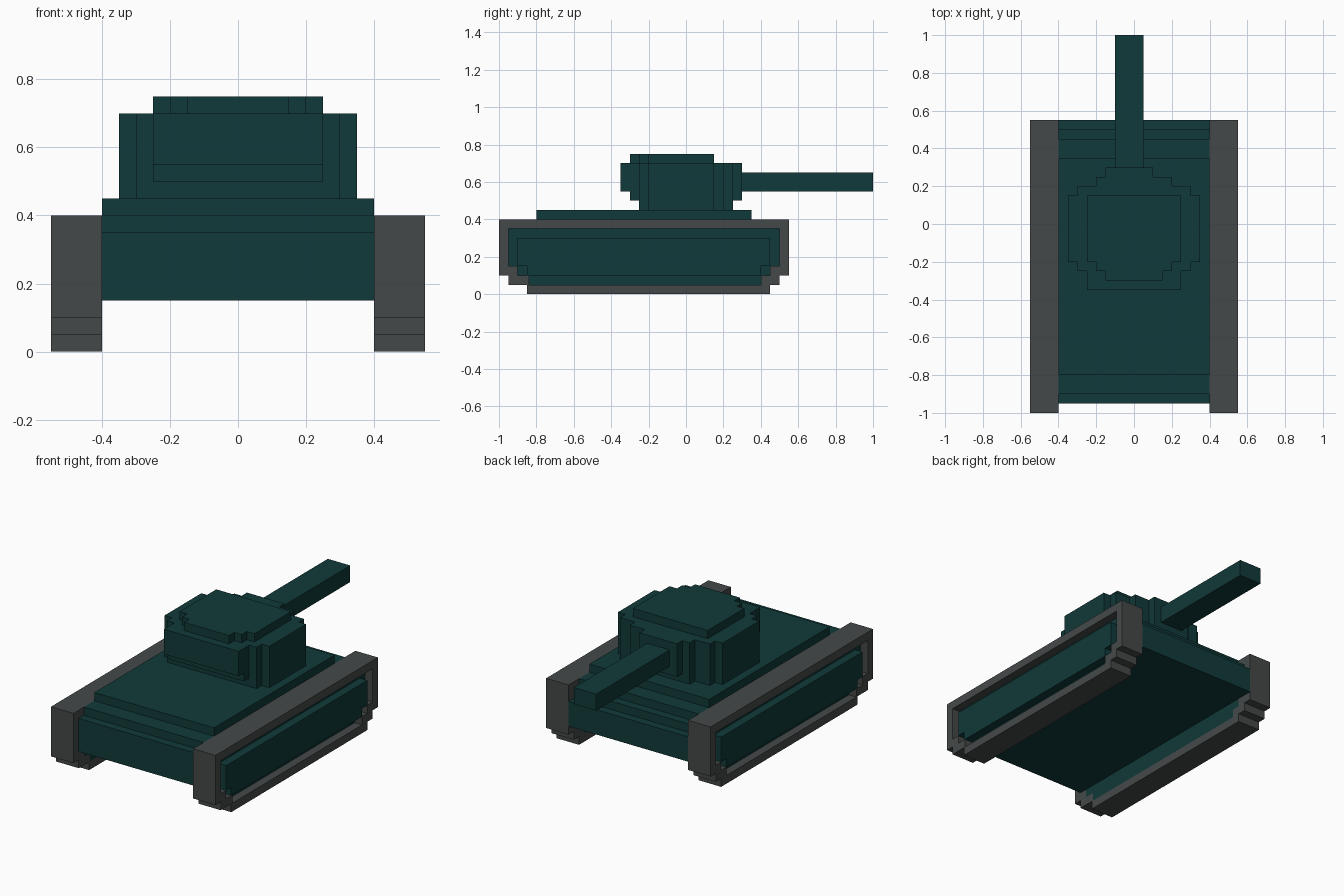
import bpy, bmesh

if "Cube" in bpy.data.objects:
    bpy.data.objects.remove(bpy.data.objects["Cube"])


def material(name, rgb):
    m = bpy.data.materials.new(name)
    m.diffuse_color = (*rgb, 1)
    m.use_nodes = True
    m.node_tree.nodes["Principled BSDF"].inputs["Base Color"].default_value = m.diffuse_color
    return m


GREEN = material("dark teal armour", (0.0055, 0.041, 0.041))
GREY = material("track grey", (0.060, 0.066, 0.066))


def prism(name, outline, axis, lo, hi, mat, hole=None, mirror=False):
    """Extrude a 2D outline along x (outline in y,z) or z (outline in x,y)."""
    bm = bmesh.new()

    def loop(points, t):
        return [bm.verts.new((t, a, b) if axis == "x" else (a, b, t)) for a, b in points]

    def walls(a, b):
        n = len(a)
        for i in range(n):
            j = (i + 1) % n
            bm.faces.new((a[i], a[j], b[j], b[i]))

    a, b = loop(outline, lo), loop(outline, hi)
    walls(a, b)
    if hole:
        c, d = loop(hole, lo), loop(hole, hi)
        walls(c, d)
        walls(a, c)
        walls(b, d)
    else:
        bm.faces.new(a)
        bm.faces.new(b)
    bmesh.ops.recalc_face_normals(bm, faces=bm.faces)
    me = bpy.data.meshes.new(name)
    bm.to_mesh(me)
    bm.free()
    me.materials.append(mat)
    ob = bpy.data.objects.new(name, me)
    bpy.context.collection.objects.link(ob)
    if mirror:
        ob.modifiers.new("other side", "MIRROR")
    return ob


def rect(a0, a1, b0, b1):
    return [(a0, b0), (a1, b0), (a1, b1), (a0, b1)]


# Hull: stepped side profile
prism("hull", [(-.95, .15), (.55, .15), (.55, .30), (.50, .30), (.50, .35), (.45, .35),
               (.45, .40), (.35, .40), (.35, .45), (-.80, .45), (-.80, .40),
               (-.90, .40), (-.90, .35), (-.95, .35)], "x", -.4, .4, GREEN)

# Tracks: stepped belts with armoured filling and raised side panels
belt = [(-.85, 0), (.45, 0), (.45, .05), (.50, .05), (.50, .10), (.55, .10),
        (.55, .40), (-1, .40), (-1, .10), (-.95, .10), (-.95, .05), (-.85, .05)]
inner = [(-.84, .05), (.40, .05), (.40, .10), (.45, .10), (.45, .15), (.50, .15),
         (.50, .35), (-.95, .35), (-.95, .15), (-.90, .15), (-.90, .10), (-.84, .10)]
panel = [(-.85, .10), (.40, .10), (.40, .15), (.45, .15), (.45, .30),
         (-.90, .30), (-.90, .15), (-.85, .15)]
prism("track_belt", belt, "x", .4, .55, GREY, hole=inner, mirror=True)
prism("track_filling", inner, "x", .4, .5, GREEN, mirror=True)
prism("track_side_panel", panel, "x", .5, .55, GREEN, mirror=True)

# Turret body: stepped plan outline
prism("turret_body", [(-.30, -.25), (.30, -.25), (.30, -.20), (.35, -.20), (.35, .15),
                      (.30, .15), (.30, .20), (.20, .20), (.20, .25), (-.20, .25),
                      (-.20, .20), (-.30, .20), (-.30, .15), (-.35, .15),
                      (-.35, -.20), (-.30, -.20)], "z", .45, .70, GREEN)

# Turret end block, undercut, on the side away from the gun
prism("turret_bustle", [(-.25, .70), (-.35, .70), (-.35, .55), (-.30, .55),
                        (-.30, .50), (-.25, .50)], "x", -.25, .25, GREEN)

# Turret roof plate
prism("turret_roof", [(-.15, -.30), (.15, -.30), (.15, -.25), (.20, -.25), (.20, -.20),
                      (.25, -.20), (.25, .15), (-.25, .15), (-.25, -.20),
                      (-.20, -.20), (-.20, -.25), (-.15, -.25)], "z", .70, .75, GREEN)

# Gun mount and barrel
prism("gun_mount", rect(-.15, .10, .25, .30), "z", .50, .70, GREEN)
prism("gun_barrel", rect(-.10, .05, .30, 1.0), "z", .55, .65, GREEN)
